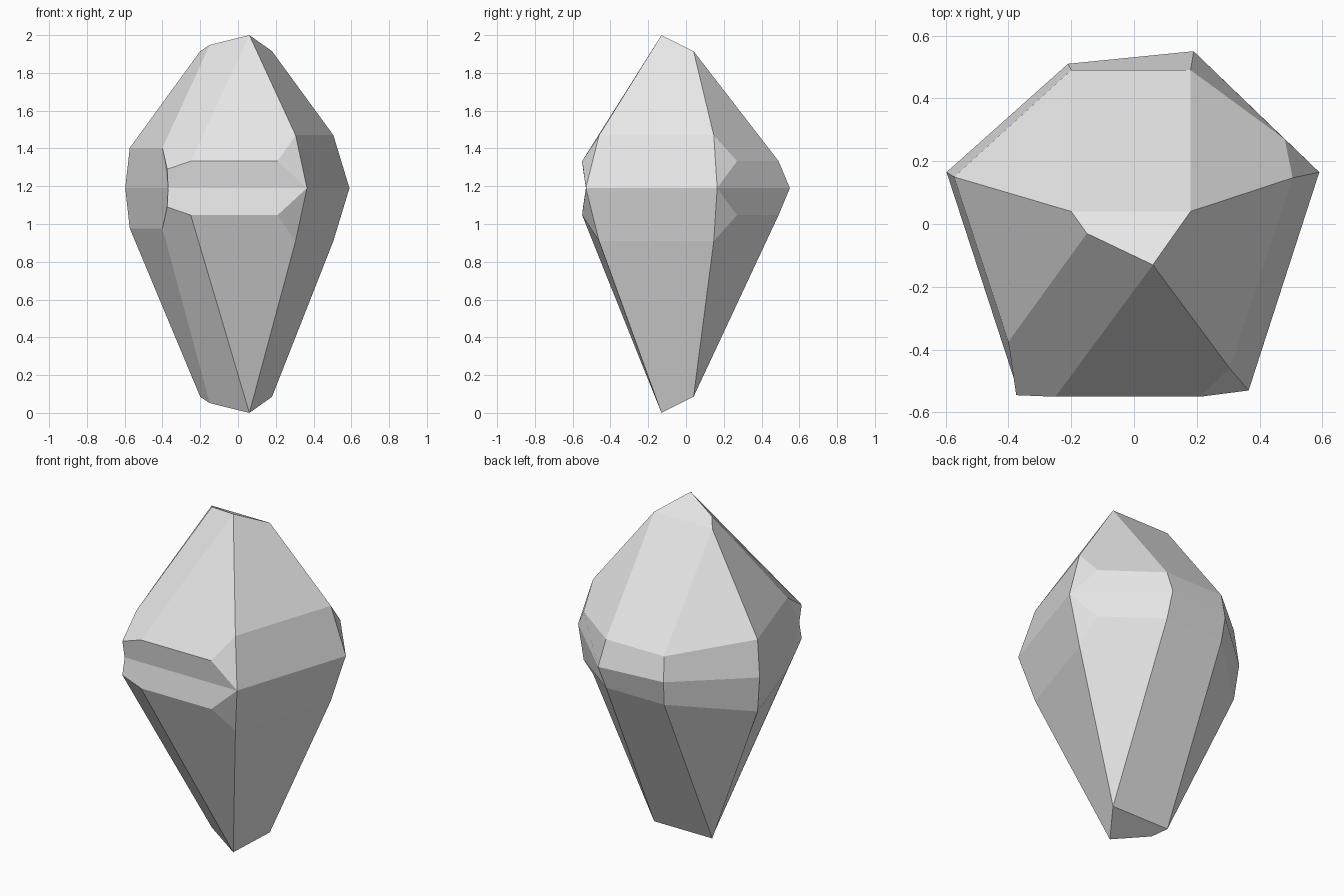
import bpy
import bmesh

cube = bpy.data.objects.get("Cube")
if cube:
    bpy.data.objects.remove(cube)

GIRDLE_Z = 1.19

# Widest outline of the stone (x, y), named by corner
girdle = {
    "front_r": (0.365, -0.53), "side_r": (0.59, 0.165), "back_r": (0.19, 0.55),
    "back_l": (-0.21, 0.51), "side_l": (-0.597, 0.165), "front_l": (-0.37, -0.53),
}
# Bevel ring (x, y, distance from girdle), used above and below
ring = {
    "A": (-0.25, -0.55, 0.143), "B": (0.21, -0.55, 0.143),
    "C": (0.305, -0.46, 0.28), "D": (0.505, 0.147, 0.28),
    "E": (0.48, 0.27, 0.143), "F": (0.18, 0.49, 0.143),
    "G": (-0.2, 0.49, 0.143), "H": (-0.573, 0.15, 0.213),
    "I": (-0.4, -0.375, 0.213), "J": (-0.375, -0.545, 0.1),
}
# Slanted end facet (x, y, inset from the tip)
tip = {
    "w": (0.06, -0.13, 0), "x": (0.18, 0.04, 0.085),
    "y": (-0.2, 0.04, 0.085), "z": (-0.15, -0.03, 0.052),
}
# Long facets running from ring to tip, then the end facet
facets = ["ABCw", "CDxw", "DEFx", "FGyx", "GHy", "HIzy", "IJAwz", "wxyz"]
# Bevel facets: ring letters plus the girdle corners they meet
bevels = [
    ("AB", "front_r front_l"), ("BC", "front_r"), ("CD", "side_r front_r"),
    ("DE", "side_r"), ("EF", "back_r side_r"), ("FG", "back_l back_r"),
    ("GH", "side_l back_l"), ("HI", "front_l side_l"), ("IJ", "front_l"),
    ("JA", "front_l"),
]

bm = bmesh.new()
mid = {name: bm.verts.new((x, y, GIRDLE_Z)) for name, (x, y) in girdle.items()}


def build_half(side, tip_z):
    """Build the crown (side = 1) or the long lower point (side = -1)."""
    verts = {k: bm.verts.new((x, y, GIRDLE_Z + side * h))
             for k, (x, y, h) in ring.items()}
    verts.update({k: bm.verts.new((x, y, tip_z - side * h))
                  for k, (x, y, h) in tip.items()})
    for letters in facets:
        bm.faces.new([verts[k] for k in letters])
    for letters, corners in bevels:
        bm.faces.new([verts[k] for k in letters] + [mid[c] for c in corners.split()])


build_half(1, 2.0)
build_half(-1, 0.0)
bmesh.ops.recalc_face_normals(bm, faces=bm.faces[:])

mesh = bpy.data.meshes.new("crystal")
bm.to_mesh(mesh)
bm.free()

# Plain pale grey stone
stone = bpy.data.materials.new("pale_grey_stone")
stone.use_nodes = True
colour = (0.8, 0.8, 0.8, 1)
stone.diffuse_color = colour
stone.node_tree.nodes["Principled BSDF"].inputs["Base Color"].default_value = colour
mesh.materials.append(stone)

crystal = bpy.data.objects.new("crystal", mesh)
bpy.context.collection.objects.link(crystal)
